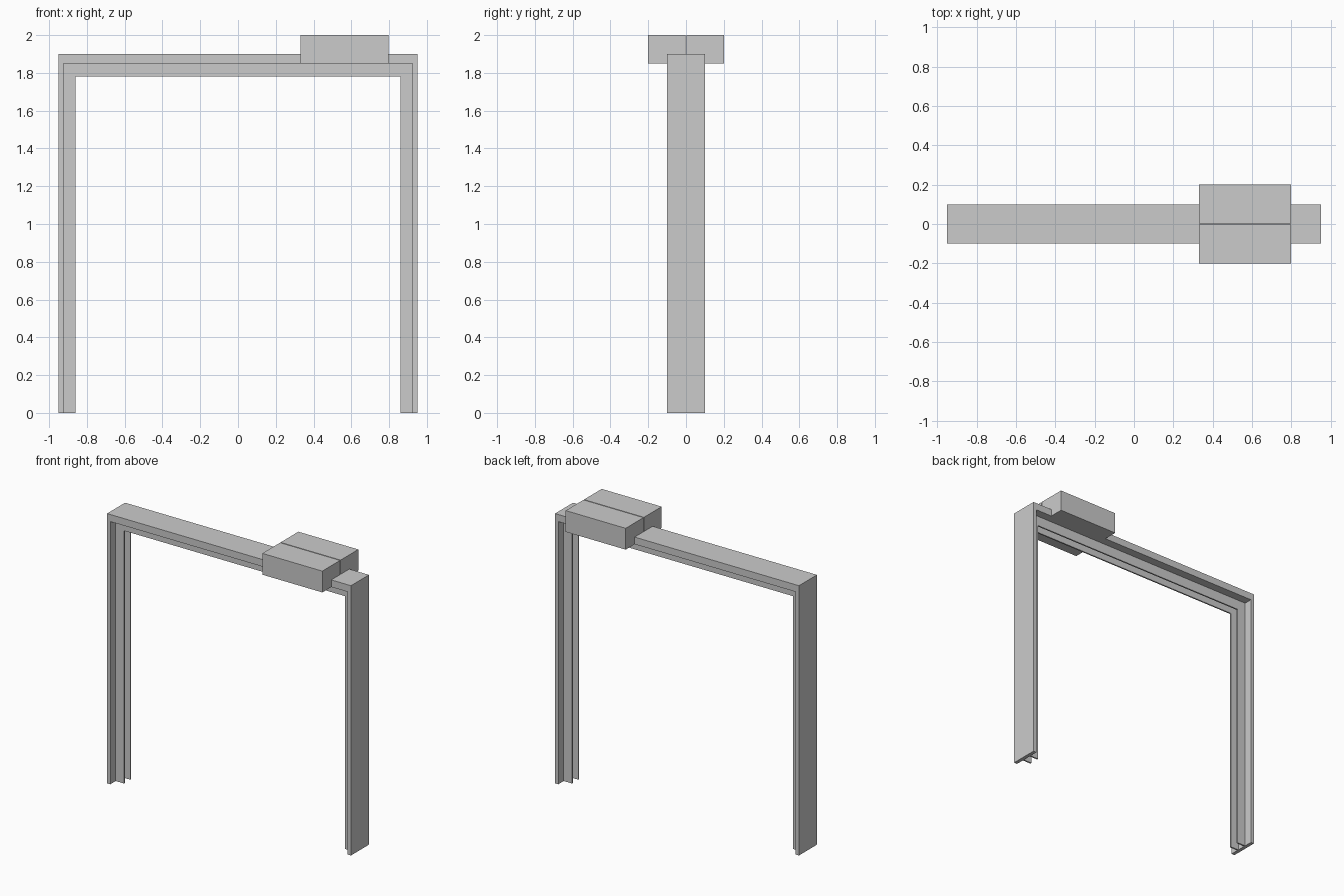
import bpy, bmesh
from mathutils import Vector

if "Cube" in bpy.data.objects:
    bpy.data.objects.remove(bpy.data.objects["Cube"])


def extrude_profile(name, points, depth):
    """Extrude a closed planar outline along the depth vector."""
    bm = bmesh.new()
    face = bm.faces.new([bm.verts.new(p) for p in points])
    res = bmesh.ops.extrude_face_region(bm, geom=[face])
    moved = [g for g in res["geom"] if isinstance(g, bmesh.types.BMVert)]
    bmesh.ops.translate(bm, verts=moved, vec=Vector(depth))
    bmesh.ops.recalc_face_normals(bm, faces=bm.faces)
    mesh = bpy.data.meshes.new(name)
    bm.to_mesh(mesh)
    bm.free()
    obj = bpy.data.objects.new(name, mesh)
    bpy.context.collection.objects.link(obj)
    return obj


def portal(name, outer, inner, y0, y1):
    """Upside-down U made of two legs and a header; sizes are (half width, height)."""
    (ow, oh), (iw, ih) = outer, inner
    outline = [(-ow, 0), (-ow, oh), (ow, oh), (ow, 0),
               (iw, 0), (iw, ih), (-iw, ih), (-iw, 0)]
    return extrude_profile(name, [(x, y0, z) for x, z in outline], (0, y1 - y0, 0))


# Wide outer door frame
portal("outer_frame", (0.95, 1.90), (0.925, 1.85), -0.10, 0.10)

# Two thin fins forming the inner channel
for name, y in (("front_fin", -0.04), ("back_fin", 0.03)):
    portal(name, (0.925, 1.85), (0.86, 1.78), y, y + 0.01)

# Split housing straddling the header, mirrored front to back
gap = 0.003
section = [(-0.20, 1.85), (-0.10, 1.85), (-0.10, 1.90),
           (-gap, 1.90), (-gap, 2.00), (-0.20, 2.00)]
housing = extrude_profile("motor_housing", [(0.33, y, z) for y, z in section],
                          (0.467, 0, 0))
mirror = housing.modifiers.new("mirror", "MIRROR")
mirror.use_axis = (False, True, False)
